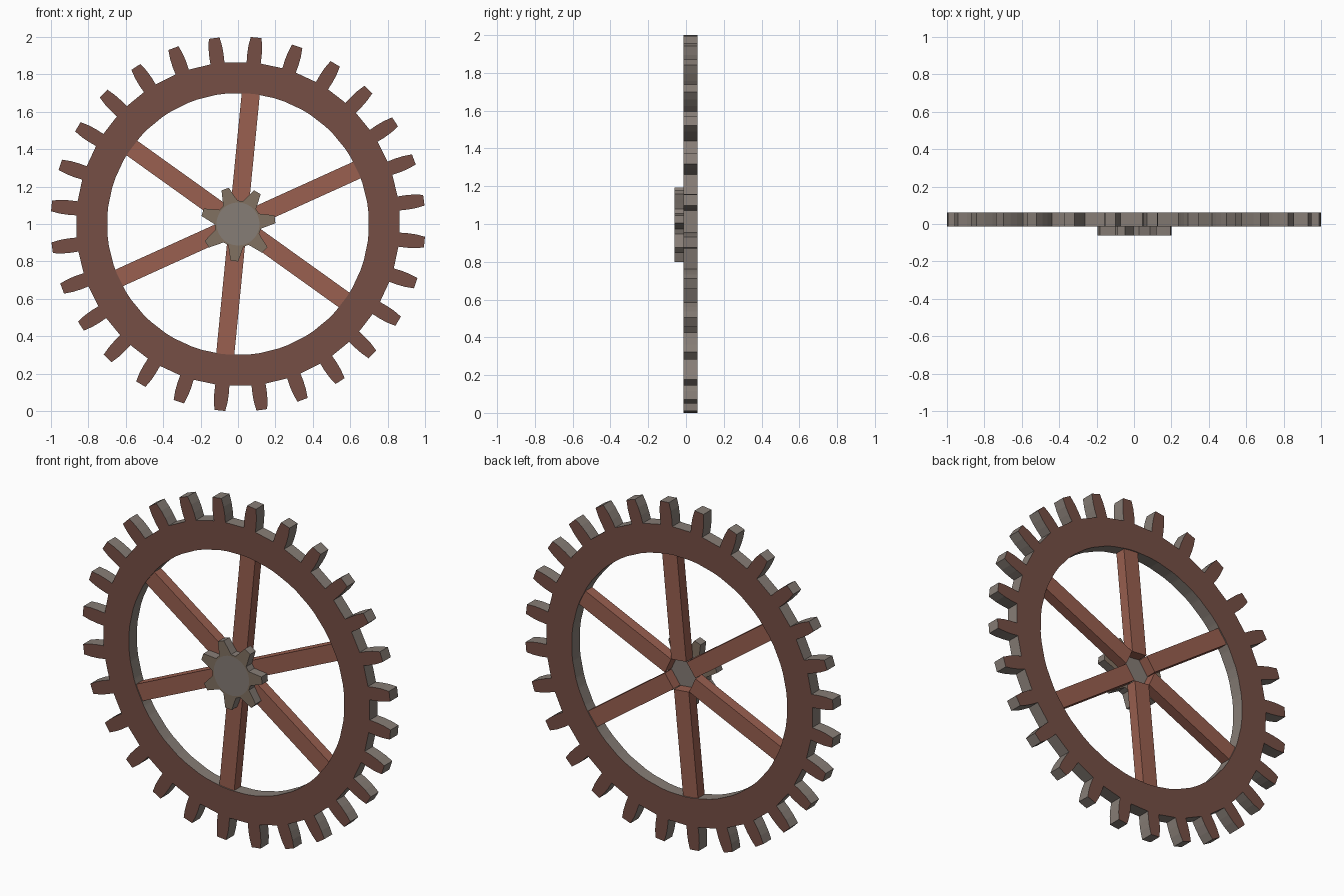
import bpy, bmesh
from math import sin, cos, radians
from mathutils import Matrix

if "Cube" in bpy.data.objects:
    bpy.data.objects.remove(bpy.data.objects["Cube"])

PHASE = 7.3      # angle of the first tooth, degrees
CENTRE_Z = 1.0


def material(name, rgb):
    m = bpy.data.materials.new(name)
    m.diffuse_color = (*rgb, 1)
    m.use_nodes = True
    m.node_tree.nodes["Principled BSDF"].inputs["Base Color"].default_value = m.diffuse_color
    return m


stone = material("grey_edge", (0.24, 0.205, 0.18))
rim_brown = material("rim_brown", (0.18, 0.078, 0.06))
spoke_brown = material("spoke_brown", (0.32, 0.115, 0.08))
tooth_tan = material("tooth_tan", (0.22, 0.165, 0.12))


def finish(bm, name, mats):
    bmesh.ops.recalc_face_normals(bm, faces=bm.faces)
    me = bpy.data.meshes.new(name)
    bm.to_mesh(me)
    bm.free()
    for m in mats:
        me.materials.append(m)
    ob = bpy.data.objects.new(name, me)
    bpy.context.collection.objects.link(ob)
    ob.location.z = CENTRE_Z
    return ob


def gear(name, teeth, half_tooth, inner, y0, y1, face_mat, hole):
    """Toothed wheel in the xz plane; half_tooth lists (radius, half angle) root to tip."""
    profile = [(r, -a) for r, a in half_tooth] + [(r, a) for r, a in reversed(half_tooth)]
    polar = [(r, radians(PHASE + 360 * k / teeth + a)) for k in range(teeth) for r, a in profile]
    bm = bmesh.new()

    def loop(y, radius=None):
        return [bm.verts.new(((radius or r) * cos(t), y, (radius or r) * sin(t))) for r, t in polar]

    of, ob_, nf, nb = loop(y0), loop(y1), loop(y0, inner), loop(y1, inner)
    n = len(polar)
    for i in range(n):
        j = (i + 1) % n
        for a, b, slot in ((of, nf, 1), (ob_, nb, 1), (of, ob_, 0)):
            bm.faces.new((a[i], a[j], b[j], b[i])).material_index = slot
        if hole:
            bm.faces.new((nf[i], nf[j], nb[j], nb[i]))
    if not hole:
        bm.faces.new(nf)
        bm.faces.new(nb)
    return finish(bm, name, (stone, face_mat))


# Large toothed rim
gear("gear_rim", 28, [(0.866, 2.5), (0.91, 2.45), (0.955, 2.2), (1.002, 1.65)],
     0.70, -0.013, 0.061, rim_brown, True)

# Small pinion on the front of the hub
gear("hub_pinion", 7, [(0.125, 19), (0.15, 13), (0.175, 9), (0.2, 6)],
     0.115, -0.061, -0.008, tooth_tan, False)

# Six spokes, meeting around a hexagonal recess at the back
for k in range(6):
    bm = bmesh.new()
    bmesh.ops.create_cube(bm, size=1)
    inner, outer = 0.087, 0.705
    bmesh.ops.scale(bm, vec=(outer - inner, 0.062, 0.097), verts=bm.verts)
    bmesh.ops.translate(bm, vec=((inner + outer) / 2, 0.024, 0), verts=bm.verts)
    spoke = finish(bm, f"spoke_{k + 1}", (spoke_brown,))
    spoke.rotation_euler.y = -radians(24.4 + 60 * k)
